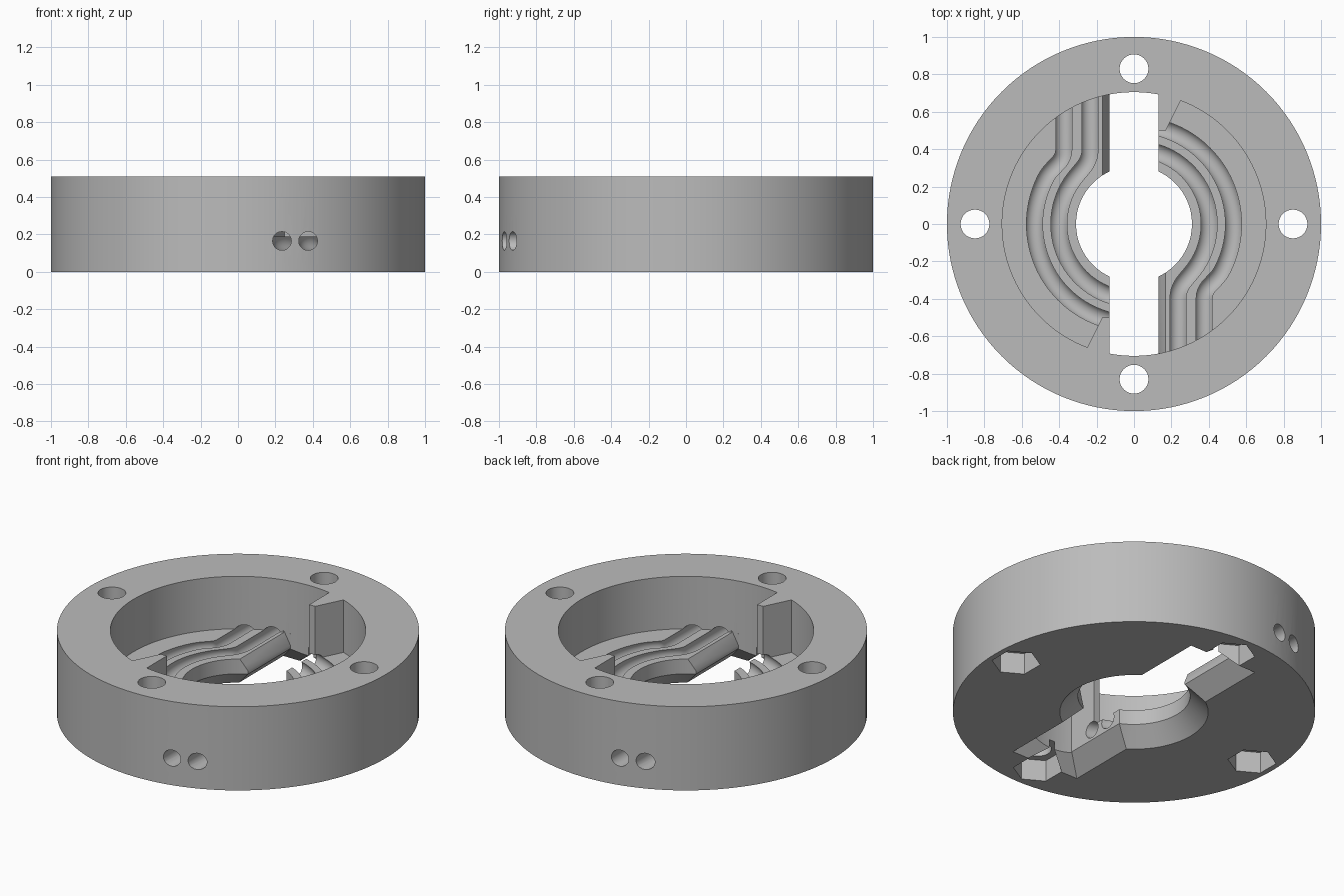
import bpy, bmesh, math
from mathutils import Vector

old = bpy.data.objects.get("Cube")
if old:
    bpy.data.objects.remove(old, do_unlink=True)

HEIGHT, FLOOR, BORE, SLOT = 0.51, 0.19, 0.705, 0.13
TUBE_Z, TUBE_R = 0.165, 0.05


def arc(radius, start, end, steps, cx=0.0, cy=0.0):
    """Points on an arc, angles in degrees."""
    angles = [math.radians(start + (end - start) * i / steps) for i in range(steps + 1)]
    return [(cx + radius * math.cos(a), cy + radius * math.sin(a)) for a in angles]


def circle(radius, steps, cx=0.0, cy=0.0, turn=0.0):
    return arc(radius, turn, turn + 360, steps, cx, cy)[:-1]


def half_turn(points):
    return [(-x, -y) for x, y in points]


def rect(x0, x1, y0, y1):
    return [(x0, y0), (x1, y0), (x1, y1), (x0, y1)]


def loft(name, low, z0, z1, high=None):
    """Closed solid between two outlines with equal point counts."""
    bm = bmesh.new()
    a = [bm.verts.new((x, y, z0)) for x, y in low]
    b = [bm.verts.new((x, y, z1)) for x, y in (high or low)]
    bm.faces.new(a)
    bm.faces.new(b)
    for i in range(len(a)):
        j = (i + 1) % len(a)
        bm.faces.new((a[i], a[j], b[j], b[i]))
    bmesh.ops.recalc_face_normals(bm, faces=bm.faces)
    mesh = bpy.data.meshes.new(name)
    bm.to_mesh(mesh)
    bm.free()
    obj = bpy.data.objects.new(name, mesh)
    bpy.context.collection.objects.link(obj)
    return obj


def sweep(name, path, radius, z, sides=20):
    """Round bar following a flat path."""
    bm = bmesh.new()
    pts = [Vector((x, y, z)) for x, y in path]
    rings = []
    for i, p in enumerate(pts):
        along = (pts[min(i + 1, len(pts) - 1)] - pts[max(i - 1, 0)]).normalized()
        side = along.cross(Vector((0, 0, 1)))
        rings.append([bm.verts.new(p + side * u + Vector((0, 0, v)))
                      for u, v in circle(radius, sides)])
    for r, s in zip(rings, rings[1:]):
        for i in range(sides):
            j = (i + 1) % sides
            bm.faces.new((r[i], r[j], s[j], s[i]))
    bm.faces.new(rings[0])
    bm.faces.new(rings[-1])
    bmesh.ops.recalc_face_normals(bm, faces=bm.faces)
    mesh = bpy.data.meshes.new(name)
    bm.to_mesh(mesh)
    bm.free()
    obj = bpy.data.objects.new(name, mesh)
    bpy.context.collection.objects.link(obj)
    return obj


def blend(p, q, steps=10):
    """S-shaped link: leaves p heading down, meets q on the arc's tangent."""
    p, q = Vector(p), Vector(q)
    reach = (q - p).length * 0.4
    tangent = Vector((q.y, -q.x)).normalized()
    if tangent.y > 0:
        tangent = -tangent
    c, d = p + Vector((0, -reach)), q - tangent * reach
    out = []
    for i in range(1, steps):
        t = i / steps
        s = 1 - t
        out.append(tuple(p * s**3 + c * 3 * s * s * t + d * 3 * s * t * t + q * t**3))
    return out


# Solid ring blank
body = loft("ring_housing", circle(1, 128), 0, HEIGHT)
cutters = []

# Upper bore, leaving two stop lugs
lug_angle = math.degrees(math.atan2(0.66, 0.25))
slot_angle = math.degrees(math.acos(SLOT / BORE))
half = arc(BORE, lug_angle, slot_angle - 180, 64) + [(-SLOT, -0.5), (-0.17, -0.5)]
cutters.append(loft("bore_cutter", half + half_turn(half), FLOOR, HEIGHT + 0.1))

# Through slot and centre hole
end = arc(BORE, slot_angle, 180 - slot_angle, 8)
cutters.append(loft("slot_cutter", end + half_turn(end), -0.1, FLOOR + 0.01))
cutters.append(loft("centre_cutter", circle(0.31, 64), -0.1, FLOOR + 0.1))

# Flared underside of the slot and hole
cutters.append(loft("hole_flare_cutter", circle(0.43, 64), -0.02, 0.1, circle(0.31, 64)))
cutters.append(loft("slot_flare_cutter", rect(-0.25, 0.25, -0.78, 0.78), -0.02, 0.1,
                    rect(-SLOT, SLOT, -0.69, 0.69)))

# Bevelled upper slot edges beside the straight channels
low, high = rect(-SLOT, 0, 0.2, 0.69), rect(-0.175, 0, 0.2, 0.69)
cutters.append(loft("left_bevel_cutter", low, 0.12, 0.2, high))
cutters.append(loft("right_bevel_cutter", half_turn(low), 0.12, 0.2, half_turn(high)))

# Round channels that run out through the wall
for x, radius, join in ((-0.235, 0.402, 145), (-0.375, 0.532, 152)):
    start = (x, 0.4)
    bend = arc(radius, join, 260, 40)
    path = [(x, 1.1), (x, 0.7)] + [start] + blend(start, bend[0]) + bend
    cutters.append(sweep("channel_cutter", path, TUBE_R, TUBE_Z))
    cutters.append(sweep("channel_cutter", half_turn(path), TUBE_R, TUBE_Z))

# Bolt holes with hexagonal nut pockets below
for x, y in ((0.85, 0), (-0.85, 0), (0, 0.83), (0, -0.83)):
    cutters.append(loft("bolt_cutter", circle(0.077, 32, x, y), -0.1, HEIGHT + 0.1))
    cutters.append(loft("nut_cutter", circle(0.135, 6, x, y, 30), -0.1, 0.13))

bpy.ops.object.select_all(action='DESELECT')
bpy.context.view_layer.objects.active = body
body.select_set(True)
for cutter in cutters:
    cutter.hide_render = True
    mod = body.modifiers.new("cut", 'BOOLEAN')
    mod.operation = 'DIFFERENCE'
    mod.solver = 'EXACT'
    mod.object = cutter
    bpy.ops.object.modifier_apply(modifier=mod.name)
for cutter in cutters:
    bpy.data.objects.remove(cutter, do_unlink=True)

# Plain grey finish
grey = bpy.data.materials.new("plain_grey")
grey.use_nodes = True
colour = (0.5, 0.5, 0.5, 1)
grey.diffuse_color = colour
grey.node_tree.nodes["Principled BSDF"].inputs["Base Color"].default_value = colour
body.data.materials.clear()
body.data.materials.append(grey)
bpy.ops.object.shade_smooth_by_angle(angle=math.radians(30))
